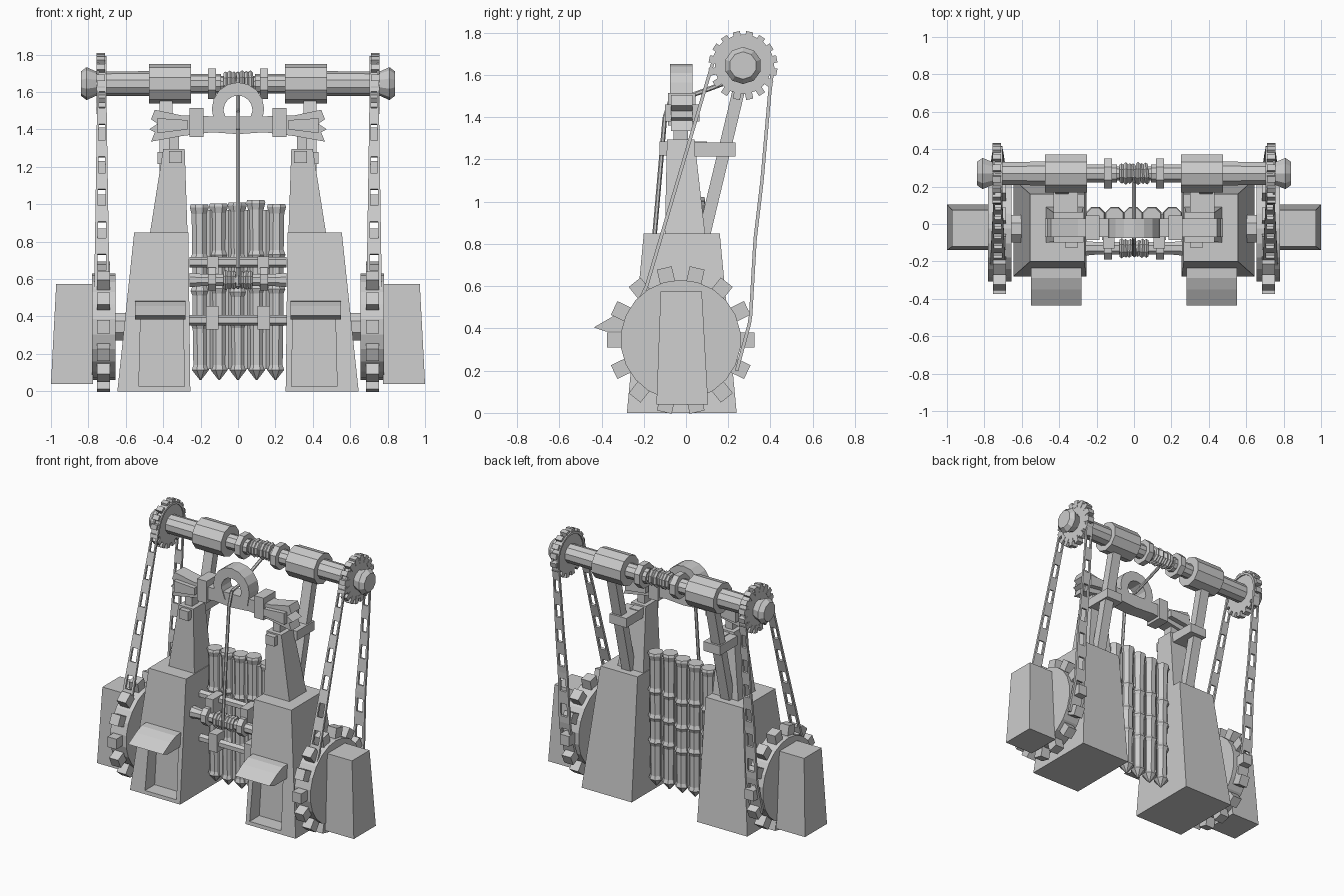
import bpy, bmesh, math, random
from mathutils import Vector

if "Cube" in bpy.data.objects:
    bpy.data.objects.remove(bpy.data.objects["Cube"])
random.seed(4)

def make(name, verts, faces):
    me = bpy.data.meshes.new(name)
    me.from_pydata([tuple(v) for v in verts], [], faces)
    bm = bmesh.new(); bm.from_mesh(me)
    bmesh.ops.recalc_face_normals(bm, faces=bm.faces)
    bm.to_mesh(me); bm.free()
    ob = bpy.data.objects.new(name, me)
    bpy.context.collection.objects.link(ob)
    return ob

def side(s):
    return "left" if s < 0 else "right"

def loft(name, rings):
    """Skin a list of equal-length rings and cap both ends."""
    n = len(rings[0])
    v = [p for r in rings for p in r]
    f = [(i*n+j, i*n+(j+1) % n, (i+1)*n+(j+1) % n, (i+1)*n+j)
         for i in range(len(rings)-1) for j in range(n)]
    f += [tuple(range(n)), tuple(range(len(v)-n, len(v)))]
    return make(name, v, f)

def frustum(name, lo, hi, s=1):
    """lo and hi: x0, x1, y0, y1, z of the two end rectangles."""
    return loft(name, [[(s*a, c, z), (s*b, c, z), (s*b, d, z), (s*a, d, z)]
                       for a, b, c, d, z in (lo, hi)])

def box(name, x0, x1, y0, y1, z0, z1, s=1):
    return frustum(name, (x0, x1, y0, y1, z0), (x0, x1, y0, y1, z1), s)

def lathe(name, prof, origin, axis, n=8, turn=0.5):
    """prof: (distance along axis, radius)."""
    q = Vector(axis).to_track_quat('Z', 'Y')
    o = Vector(origin)
    return loft(name, [[o + q @ Vector((r*math.cos(2*math.pi*(k+turn)/n),
                                        r*math.sin(2*math.pi*(k+turn)/n), t))
                        for k in range(n)] for t, r in prof])

def bar(name, p, q, r, n=6):
    d = Vector(q) - Vector(p)
    return lathe(name, [(0, r), (d.length, r)], p, d, n)

def prism_x(name, pts, x0, x1, s=1):
    return loft(name, [[(s*x, y, z) for y, z in pts] for x in (x0, x1)])

def prism_y(name, pts, y0, y1, s=1):
    return loft(name, [[(s*x, y, z) for x, z in pts] for y in (y0, y1)])

def teeth(name, s, x0, x1, cy, cz, r0, r1, hw, n):
    v, f = [], []
    for k in range(n):
        a = 2*math.pi*(k+0.5)/n
        b = len(v)
        for x in (x0, x1):
            for r, t in ((r0, -hw), (r1, -hw), (r1, hw), (r0, hw)):
                v.append((s*x, cy + r*math.sin(a) + t*math.cos(a),
                          cz + r*math.cos(a) - t*math.sin(a)))
        f += [tuple(b+i for i in q) for q in
              ((0, 1, 2, 3), (4, 5, 6, 7), (0, 1, 5, 4), (1, 2, 6, 5), (2, 3, 7, 6), (3, 0, 4, 7))]
    return make(name, v, f)

def chain(name, s, path, xc):
    """Flat strap with rectangular holes following a (y, z) path."""
    pts = [Vector(p) for p in path]
    seg = [(b-a).length for a, b in zip(pts, pts[1:])]
    def at(d):
        for a, b, l in zip(pts, pts[1:], seg):
            if d <= l:
                return a.lerp(b, d/l)
            d -= l
        return pts[-1]
    n = int(sum(seg)/0.045)
    v, f = [], []
    for i in range(n+1):
        y, z = at(sum(seg)*i/n)
        w = 0.043 - 0.017*min(1, max(0, (z-0.4)/1.1))
        v += [(s*(xc+w*k), y, z) for k in (-1, -0.6, 0.6, 1)]
    for i in range(n):
        for c in range(3):
            if c == 1 and i % 4 in (1, 2):
                continue
            f.append((4*i+c, 4*i+c+1, 4*i+c+5, 4*i+c+4))
    ob = make(name, v, f)
    m = ob.modifiers.new("thickness", 'SOLIDIFY')
    m.thickness = 0.016; m.offset = 0
    return ob

SY, SZ = 0.27, 1.645      # upper shaft centre
WY, WZ = -0.025, 0.345    # lower wheel centre

for s in (-1, 1):
    n = side(s) + "_"
    # stone tower with a recessed doorway and awning
    tower = frustum(n+"tower", (0.255, 0.645, -0.28, 0.24, 0.0), (0.265, 0.555, -0.20, 0.16, 0.85), s)
    cut = frustum(n+"doorway_cutter", (0.285, 0.53, -0.5, -0.17, 0.025), (0.295, 0.52, -0.5, -0.15, 0.42), s)
    cut.hide_render = True; cut.hide_viewport = True
    m = tower.modifiers.new("doorway", 'BOOLEAN')
    m.operation = 'DIFFERENCE'; m.object = cut; m.solver = 'EXACT'
    prism_x(n+"awning", [(-0.2, 0.485), (-0.29, 0.48), (-0.35, 0.455), (-0.436, 0.405),
                         (-0.38, 0.385), (-0.2, 0.385)], 0.28, 0.55, s)
    # upper pillar, post, strut and tie
    frustum(n+"pillar", (0.27, 0.47, -0.10, 0.09, 0.85), (0.285, 0.40, -0.09, 0.04, 1.295), s)
    box(n+"post", 0.315, 0.37, -0.06, 0.01, 1.28, 1.40, s)
    prism_x(n+"strut", [(0.055, 0.84), (0.115, 0.84), (0.29, 1.57), (0.23, 1.57)], 0.35, 0.42, s)
    box(n+"tie", 0.30, 0.37, -0.125, 0.10, 1.22, 1.285, s)
    box(n+"tie_back", 0.30, 0.43, 0.04, 0.235, 1.215, 1.28, s)
    # splintered yoke beam half with collar and end braces
    prism_y(n+"yoke", [(0, 1.375), (0.14, 1.385), (0.30, 1.365), (0.465, 1.335), (0.445, 1.385),
                       (0.475, 1.40), (0.43, 1.43), (0.465, 1.455), (0.445, 1.505),
                       (0.30, 1.475), (0.14, 1.47), (0, 1.47)], -0.07, 0.03, s)
    box(n+"yoke_collar", 0.185, 0.26, -0.085, 0.045, 1.36, 1.515, s)
    for y in (-0.10, 0.03):
        prism_y(n+"yoke_brace", [(0.27, 1.40), (0.43, 1.38), (0.43, 1.46), (0.27, 1.45)], y, y+0.035, s)
    # upper shaft half with sleeve, flange and flared end
    lathe(n+"shaft", [(0, 0.04), (0.09, 0.04), (0.09, 0.052), (0.25, 0.052), (0.25, 0.068),
                      (0.72, 0.065), (0.76, 0.066), (0.81, 0.088), (0.84, 0.065)],
          (0, SY, SZ), (s, 0, 0), 10)
    lathe(n+"sleeve", [(0.25, 0.106), (0.475, 0.106)], (0, SY, SZ), (s, 0, 0), 10)
    lathe(n+"shaft_flange", [(0.118, 0.088), (0.16, 0.088)], (0, SY, SZ), (s, 0, 0), 8)
    # sprocket, toothed wheel and axle
    lathe(n+"sprocket", [(0.71, 0.135), (0.755, 0.135)], (0, SY, SZ), (s, 0, 0), 20)
    teeth(n+"sprocket_teeth", s, 0.71, 0.757, SY, SZ, 0.11, 0.163, 0.017, 16)
    lathe(n+"wheel", [(0.655, 0.285), (0.78, 0.285)], (0, WY, WZ), (s, 0, 0), 22)
    teeth(n+"wheel_teeth", s, 0.685, 0.755, WY, WZ, 0.26, 0.35, 0.036, 14)
    lathe(n+"axle", [(0.5, 0.08), (0.8, 0.08)], (0, WY, WZ), (s, 0, 0), 8)
    # outer housing block
    frustum(n+"housing", (0.775, 1.0, -0.14, 0.105, 0.04), (0.775, 0.972, -0.12, 0.075, 0.575), s)
    # drive chain over the sprocket
    arc = [(SY + 0.141*math.cos(a), SZ + 0.141*math.sin(a))
           for a in (math.radians(165 - 17*i) for i in range(11))]
    chain(n+"chain", s, [(-0.27, 0.44), (-0.19, 0.59)] + arc +
          [(0.395, 1.5), (0.36, 1.1), (0.327, 0.82), (0.305, 0.44), (0.24, 0.2)], 0.728)

# arch on the yoke
N = 8
ring = [(0.14*math.cos(math.pi*i/N), 1.51 + 0.142*math.sin(math.pi*i/N)) for i in range(N+1)]
inner = [(0.078*math.cos(math.pi*i/N), 1.50 + 0.082*math.sin(math.pi*i/N)) for i in range(N, -1, -1)]
prism_y("rope_arch", [(0.125, 1.42)] + ring + [(-0.125, 1.42), (-0.05, 1.42)] + inner + [(0.05, 1.42)],
        -0.075, 0.03)

# gate of five jointed, pointed poles
for i in range(5):
    x = -0.2 + 0.1*i
    top = 1.0 + random.uniform(-0.01, 0.025)
    prof = [(0.06, 0.004), (0.115, 0.05), (0.14, 0.041)]
    for z in (0.37, 0.54, 0.72):
        z += random.uniform(-0.015, 0.015)
        prof += [(z-0.025, 0.043), (z, 0.054), (z+0.025, 0.043)]
    prof += [(top-0.05, 0.045), (top-0.015, 0.055), (top, 0.05)]
    lathe("gate_pole", prof, (x, 0.04, 0), (random.uniform(-.008, .008), 0, 1), 8)
for i in range(4):
    bar("gate_infill_pole", (-0.15 + 0.1*i, 0.03, 0.12), (-0.15 + 0.1*i, 0.03, 0.97), 0.022)

# cross rails with clamps, and the front roller
for z in (0.38, 0.69):
    bar("gate_rail", (-0.26, -0.04, z), (0.26, -0.04, z), 0.028)
lathe("gate_roller", [(-0.26, 0.042), (-0.2, 0.036), (0.2, 0.036), (0.26, 0.042)],
      (0, -0.13, 0.595), (1, 0, 0), 8)
for s in (-1, 1):
    box(side(s)+"_lower_clamp", 0.105, 0.17, -0.085, 0.0, 0.33, 0.455, s)
    box(side(s)+"_roller_bracket", 0.105, 0.165, -0.13, 0.0, 0.57, 0.72, s)
    lathe(side(s)+"_roller_flange", [(0.118, 0.066), (0.16, 0.066)], (0, -0.13, 0.6), (s, 0, 0), 8)

# wound rope coils and the hoisting rope
for name, y, z, r in (("upper_coil", SY, SZ+0.01, 0.062), ("lower_coil", -0.13, 0.595, 0.054)):
    for i in range(-3, 4):
        x, k = i*0.022, r + random.uniform(-0.004, 0.006)
        lathe(name, [(-0.012, k-0.01), (0, k), (0.012, k-0.01)], (x, y, z),
              (1, random.uniform(-.12, .12), 0), 8)
rope = [(-0.165, 0.56), (-0.165, 0.66), (-0.10, 1.40), (-0.07, 1.49), (0.03, 1.505), (0.26, 1.59)]
for (y0, z0), (y1, z1) in zip(rope, rope[1:]):
    bar("hoist_rope", (0, y0, z0), (0, y1, z1), 0.011)
